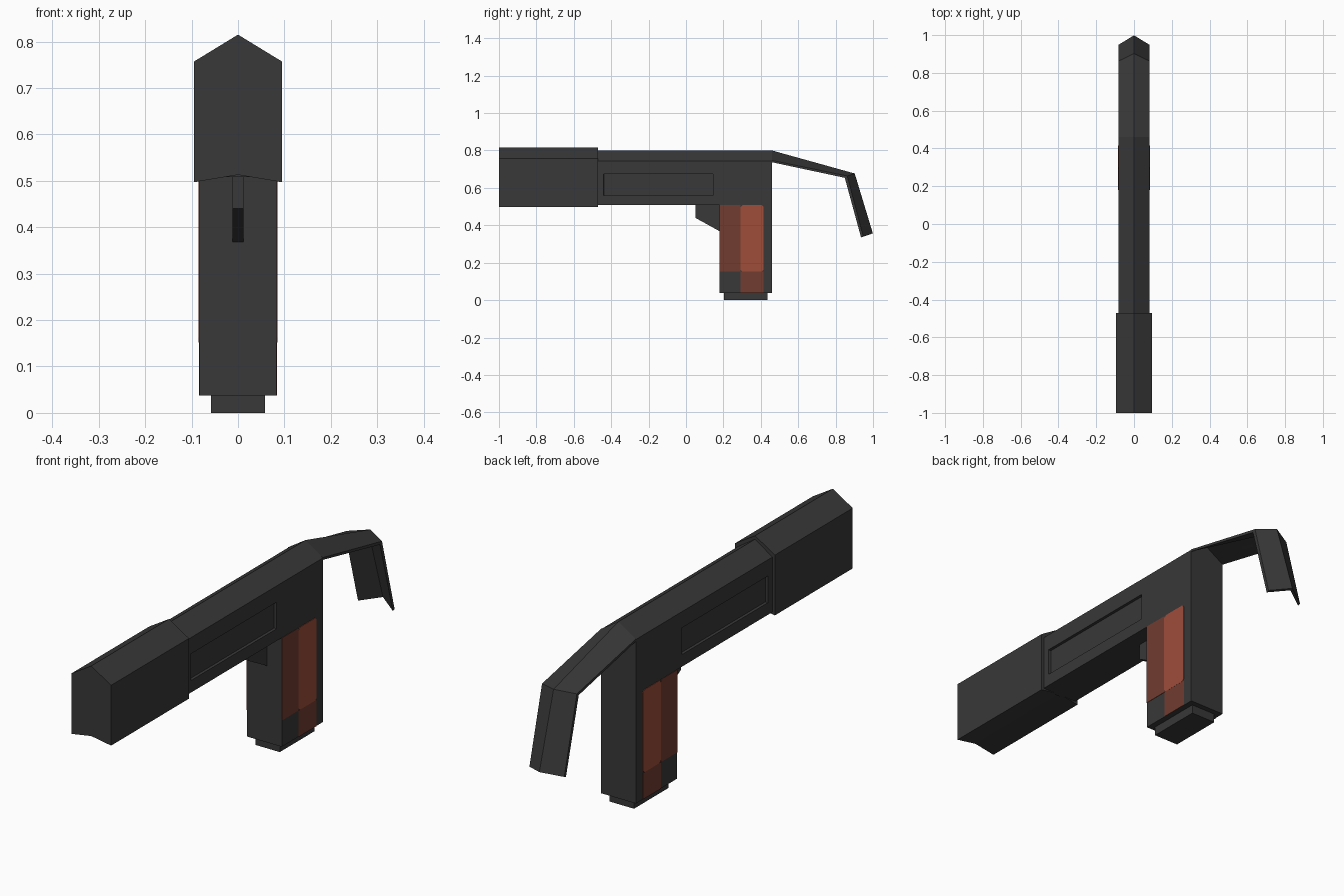
import bpy, bmesh
from mathutils import Vector

if "Cube" in bpy.data.objects:
    bpy.data.objects.remove(bpy.data.objects["Cube"])


def material(name, rgb):
    m = bpy.data.materials.new(name)
    m.diffuse_color = (*rgb, 1)
    m.use_nodes = True
    m.node_tree.nodes["Principled BSDF"].inputs["Base Color"].default_value = m.diffuse_color
    return m


GREY = material("dark_grey", (0.040, 0.040, 0.040))
RED = material("grip_red", (0.34, 0.075, 0.042))
DEEP = material("deep_red", (0.165, 0.046, 0.030))


def finish(name, bm, mat):
    bmesh.ops.recalc_face_normals(bm, faces=bm.faces[:])
    mesh = bpy.data.meshes.new(name)
    bm.to_mesh(mesh)
    bm.free()
    mesh.materials.append(mat)
    obj = bpy.data.objects.new(name, mesh)
    bpy.context.collection.objects.link(obj)
    return obj


def loft(rings):
    """Closed solid through a list of equal-length rings."""
    bm = bmesh.new()
    vs = [[bm.verts.new(p) for p in r] for r in rings]
    n = len(vs[0])
    for a, b in zip(vs, vs[1:]):
        for i in range(n):
            j = (i + 1) % n
            bm.faces.new((a[i], a[j], b[j], b[i]))
    bm.faces.new(vs[0])
    bm.faces.new(vs[-1])
    bmesh.ops.recalc_face_normals(bm, faces=bm.faces[:])
    return bm


def along_y(profile, y0, y1):
    return loft([[(x, y, z) for x, z in profile] for y in (y0, y1)])


def along_x(profile, x0, x1):
    return loft([[(x, y, z) for y, z in profile] for x in (x0, x1)])


def rect(a0, a1, b0, b1, c=0.0):
    """Rectangle profile, with optional clipped corners of size c."""
    if not c:
        return [(a0, b0), (a1, b0), (a1, b1), (a0, b1)]
    return [(a0 + c, b0), (a1 - c, b0), (a1, b0 + c), (a1, b1 - c),
            (a1 - c, b1), (a0 + c, b1), (a0, b1 - c), (a0, b0 + c)]


W = 0.083

# Front shroud: peaked top, notched underside
S = 0.095
finish("front_shroud", along_y(
    [(-S, 0.497), (0, 0.513), (S, 0.497), (S, 0.757), (0, 0.815), (-S, 0.757)],
    -1.0, -0.47), GREY)

# Receiver with a sunken panel on each side
bm = along_y([(-W, 0.508), (W, 0.508), (W, 0.745), (0, 0.80), (-W, 0.745)],
             -0.48, 0.46)
for co, no in (((0, -0.44, 0), (0, 1, 0)), ((0, 0.145, 0), (0, 1, 0)),
               ((0, 0, 0.56), (0, 0, 1)), ((0, 0, 0.675), (0, 0, 1))):
    bmesh.ops.bisect_plane(bm, geom=bm.verts[:] + bm.edges[:] + bm.faces[:],
                           plane_co=co, plane_no=no)
bm.normal_update()
panels = []
for f in bm.faces:
    c = f.calc_center_median()
    if abs(f.normal.x) > 0.99 and -0.44 < c.y < 0.145 and 0.56 < c.z < 0.675:
        panels.append(f)
bmesh.ops.inset_individual(bm, faces=panels, thickness=0.001, depth=-0.012)
finish("receiver", bm, GREY)

# Grip and magazine base
finish("grip", along_x(rect(0.18, 0.46, 0.038, 0.508), -W, W), GREY)
finish("magazine_base", along_x(rect(0.202, 0.437, 0.0, 0.04), -0.058, 0.058), GREY)

# Trigger
finish("trigger", along_x([(0.05, 0.51), (0.05, 0.44), (0.182, 0.367), (0.182, 0.51)],
                          -0.012, 0.012), GREY)

# Coloured grip plates on both sides
for side, s in (("right", 1), ("left", -1)):
    for name, prof, mat in (
            ("front_plate", rect(0.18, 0.292, 0.152, 0.508), DEEP),
            ("rear_plate", rect(0.292, 0.415, 0.152, 0.508, 0.01), RED),
            ("lower_plate", rect(0.292, 0.415, 0.038, 0.152), DEEP)):
        top = 0.002 if mat is RED else 0.0015
        finish(f"{side}_{name}", along_x(prof, s * (W - 0.001), s * (W + top)), mat)

# Folded stock: a thin chevron section swept round one bend
peak = [(0.46, 0.80), (0.902, 0.677), (0.999, 0.357)]
edge = [(0.46, 0.747), (0.862, 0.664), (0.948, 0.339)]
inner_edge = [(0.46, 0.737), (0.849, 0.654), (0.936, 0.335)]
inner_peak = [(0.46, 0.788), (0.891, 0.667), (0.987, 0.353)]
rings = []
for p, e, ie, ip in zip(peak, edge, inner_edge, inner_peak):
    rings.append([(0, *p), (W, *e), (W, *ie), (0, *ip), (-W, *ie), (-W, *e)])
finish("stock", loft(rings), GREY)
